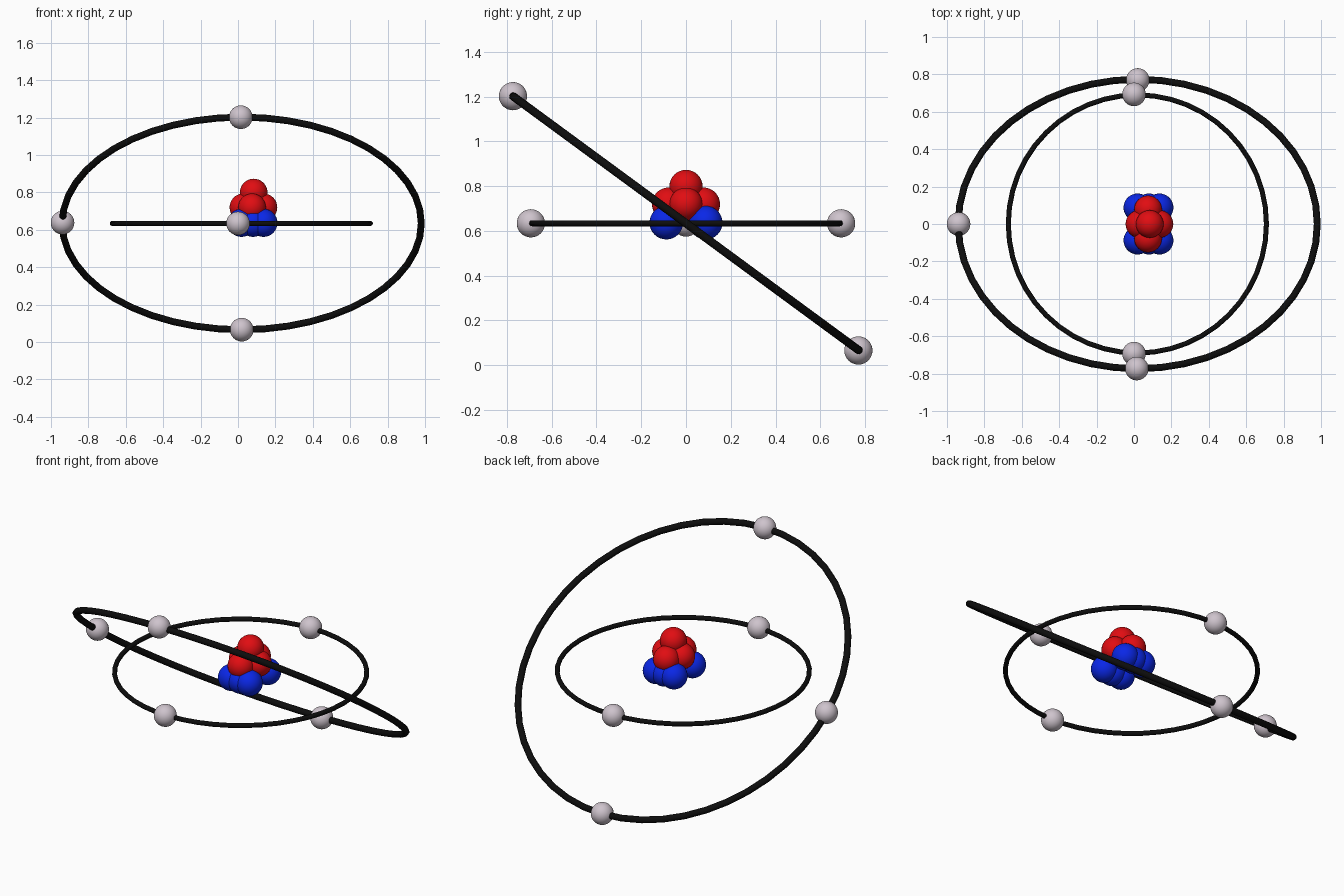
import bpy
from math import radians

if "Cube" in bpy.data.objects:
    bpy.data.objects.remove(bpy.data.objects["Cube"])


def material(name, color):
    m = bpy.data.materials.new(name)
    m.diffuse_color = (*color, 1)
    m.use_nodes = True
    m.node_tree.nodes["Principled BSDF"].inputs["Base Color"].default_value = m.diffuse_color
    return m


RED = material("red", (0.75, 0.004, 0.006))
BLUE = material("blue", (0.003, 0.02, 0.8))
PALE = material("pale_grey", (0.62, 0.55, 0.61))
BLACK = material("black", (0.004, 0.004, 0.004))


def finish(name, mat):
    ob = bpy.context.object
    ob.name = name
    ob.data.materials.append(mat)
    bpy.ops.object.shade_smooth()
    return ob


def ball(name, loc, r, mat):
    bpy.ops.mesh.primitive_uv_sphere_add(segments=32, ring_count=16, radius=r, location=loc)
    return finish(name, mat)


def orbit(name, loc, radius, tube, tilt):
    bpy.ops.mesh.primitive_torus_add(location=loc, rotation=(radians(tilt), 0, 0),
                                     major_radius=radius, minor_radius=tube,
                                     major_segments=48, minor_segments=12)
    return finish(name, BLACK)


# Orbit rings: one flat, one tilted
orbit("inner_orbit", (0.018, 0, 0.634), 0.69, 0.0135, 0)
orbit("outer_orbit", (0.02, 0, 0.634), 0.96, 0.0185, -36.3)

# Electrons on the rings
for loc in [(0, 0.693, 0.634), (0, -0.693, 0.634),
            (0.015, -0.773, 1.202), (0.02, 0.77, 0.066), (-0.938, 0, 0.638)]:
    ball("electron", loc, 0.063, PALE)

# Neutrons: two rows of three at the bottom of the nucleus
for y in (-0.088, 0.088):
    for x in (0.019, 0.08, 0.136):
        ball("neutron", (x, y, 0.637), 0.075, BLUE)

# Protons: four in a cross with one on top
for loc in [(0.029, 0, 0.72), (0.136, 0, 0.72), (0.075, -0.078, 0.72),
            (0.075, 0.078, 0.72), (0.084, 0, 0.799)]:
    ball("proton", loc, 0.074, RED)
